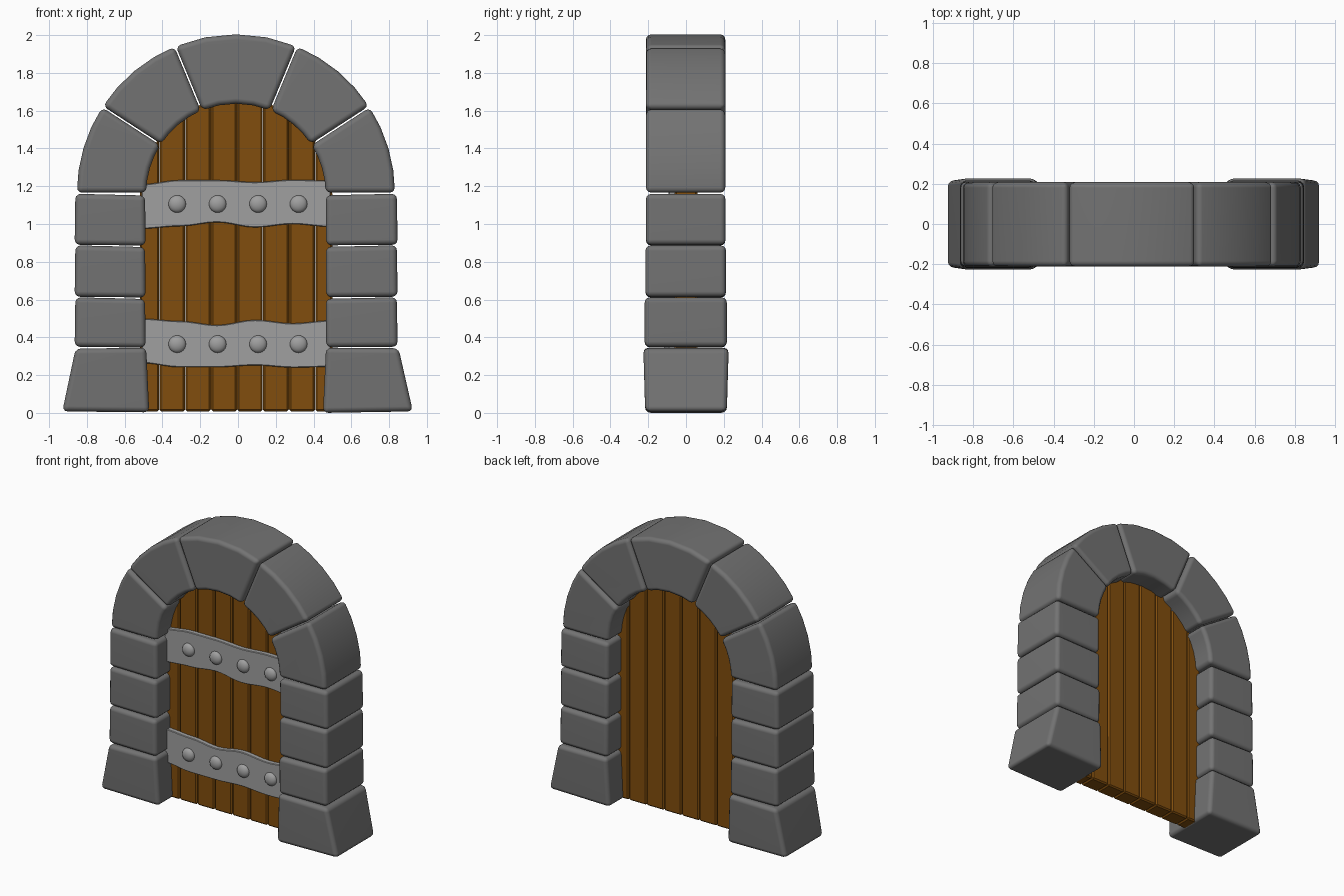
import bpy, bmesh, math

if "Cube" in bpy.data.objects:
    bpy.data.objects.remove(bpy.data.objects["Cube"])

ARCH_X, ARCH_Z = -0.011, 1.162
R_OUT, R_IN = 0.842, 0.475


def prism(name, profile, y0, y1, bevel, segs=3, mat=None, shift=0.0):
    """Extrude an x-z outline along y and round its hard edges."""
    bm = bmesh.new()
    front = [bm.verts.new((x, y0, z)) for x, z in profile]
    back = [bm.verts.new((x, y1, z)) for x, z in profile]
    n = len(profile)
    bm.faces.new(front)
    bm.faces.new(back[::-1])
    for i in range(n):
        j = (i + 1) % n
        bm.faces.new((front[j], front[i], back[i], back[j]))
    bmesh.ops.recalc_face_normals(bm, faces=bm.faces)
    # optional front/back swell towards the top
    if shift:
        zmid = (max(p[1] for p in profile) + min(p[1] for p in profile)) / 2
        for v in bm.verts:
            if v.co.z < zmid:
                v.co.y -= math.copysign(shift, v.co.y)
    if bevel:
        sharp = [e for e in bm.edges if e.calc_face_angle(0) > math.radians(28)]
        bmesh.ops.bevel(bm, geom=sharp, offset=bevel, segments=segs,
                        profile=0.5, affect='EDGES', clamp_overlap=True)
    me = bpy.data.meshes.new(name)
    bm.to_mesh(me)
    bm.free()
    ob = bpy.data.objects.new(name, me)
    bpy.context.collection.objects.link(ob)
    for p in me.polygons:
        p.use_smooth = True
    me.set_sharp_from_angle(angle=math.radians(35))
    ob.modifiers.new("normals", 'WEIGHTED_NORMAL').keep_sharp = True
    if mat:
        me.materials.append(mat)
    return ob


def colour(name, rgb):
    m = bpy.data.materials.new(name)
    m.diffuse_color = (*rgb, 1)
    m.use_nodes = True
    m.node_tree.nodes["Principled BSDF"].inputs["Base Color"].default_value = m.diffuse_color
    return m


stone = colour("stone", (0.17, 0.17, 0.17))
wood = colour("wood", (0.22, 0.075, 0.004))
metal = colour("metal", (0.35, 0.35, 0.35))

# Flared foot stones
prism("foot_stone_left", [(-0.93, 0.008), (-0.470, 0.003), (-0.486, 0.345), (-0.860, 0.340)],
      -0.226, 0.226, 0.028, mat=stone, shift=0.010)
prism("foot_stone_right", [(0.450, 0.0), (0.926, 0.008), (0.850, 0.342), (0.466, 0.345)],
      -0.226, 0.226, 0.028, mat=stone, shift=0.010)

# Jamb stones stacked on each side
levels = [0.347, 0.612, 0.887, 1.160]
depths = [0.219, 0.215, 0.212]
for i in range(3):
    z0, z1 = levels[i] + 0.003, levels[i + 1] - 0.003
    d = depths[i]
    prism(f"jamb_stone_left_{i + 1}",
          [(-0.865, z0), (-0.489, z0 - 0.004), (-0.492, z1 - 0.006), (-0.861, z1 + 0.003)],
          -d, d - 0.003, 0.028, mat=stone)
    prism(f"jamb_stone_right_{i + 1}",
          [(0.467, z0 - 0.003), (0.845, z0), (0.841, z1 + 0.003), (0.465, z1 - 0.005)],
          -d, d - 0.003, 0.028, mat=stone)

# Arch stones, with the keystone in the middle
joints = [0, 33, 67.5, 112.5, 147, 180]
for i in range(5):
    a0, a1 = joints[i], joints[i + 1]
    steps = 4

    def arc(r):
        gap = math.degrees(0.004 / r)
        lo, hi = a0 + gap, a1 - gap
        angs = [math.radians(lo + (hi - lo) * k / steps) for k in range(steps + 1)]
        return [(ARCH_X + r * math.cos(a), ARCH_Z + r * math.sin(a)) for a in angs]

    name = "keystone" if i == 2 else f"arch_stone_{i + 1}"
    prism(name, arc(R_OUT) + arc(R_IN)[::-1], -0.212, 0.208, 0.028, mat=stone)

# Door planks with tops cut along the arch
bounds = [-0.52, -0.417, -0.280, -0.143, -0.005, 0.132, 0.270, 0.408, 0.50]


def plank_top(x):
    return ARCH_Z + math.sqrt(max(0.0, 0.51 ** 2 - (x - ARCH_X) ** 2))


for i in range(8):
    x0, x1 = bounds[i] + 0.001, bounds[i + 1] - 0.001
    prism(f"door_plank_{i + 1}",
          [(x0, 0.008), (x1, 0.008), (x1, plank_top(x1)), (x0, plank_top(x0))],
          -0.06, 0.06, 0.009, 1, wood)

# Wavy iron bands; the upper one is the lower one turned over
wave_top = [0.135, 0.122, 0.101, 0.128, 0.110, 0.125]
wave_low = [-0.100, -0.122, -0.122, -0.112, -0.124, -0.120]
xs = [-0.51 + 0.2 * k for k in range(6)]


def wave(heights, steps=5):
    pts = []
    for k in range(5):
        for s in range(steps):
            t = s / steps
            e = (1 - math.cos(math.pi * t)) / 2
            pts.append((xs[k] + 0.2 * t, heights[k] * (1 - e) + heights[k + 1] * e))
    return pts + [(xs[5], heights[5])]


for label, zc, flip in (("lower", 0.364, 1), ("upper", 1.110, -1)):
    outline = wave(wave_low) + wave(wave_top)[::-1]
    prism(f"{label}_band", [(x, zc + flip * z) for x, z in outline],
          -0.092, -0.055, 0.004, 1, metal)
    # Domed rivets
    for k in range(4):
        bpy.ops.mesh.primitive_uv_sphere_add(
            segments=24, ring_count=12, radius=0.046,
            location=(-0.322 + 0.2143 * k, -0.092, zc - (0.004 if flip < 0 else 0)),
            rotation=(math.pi / 2, 0, 0))
        rivet = bpy.context.object
        rivet.name = f"{label}_rivet_{k + 1}"
        rivet.scale = (1, 1, 0.6)
        bpy.ops.object.shade_smooth()
        rivet.data.materials.append(metal)
